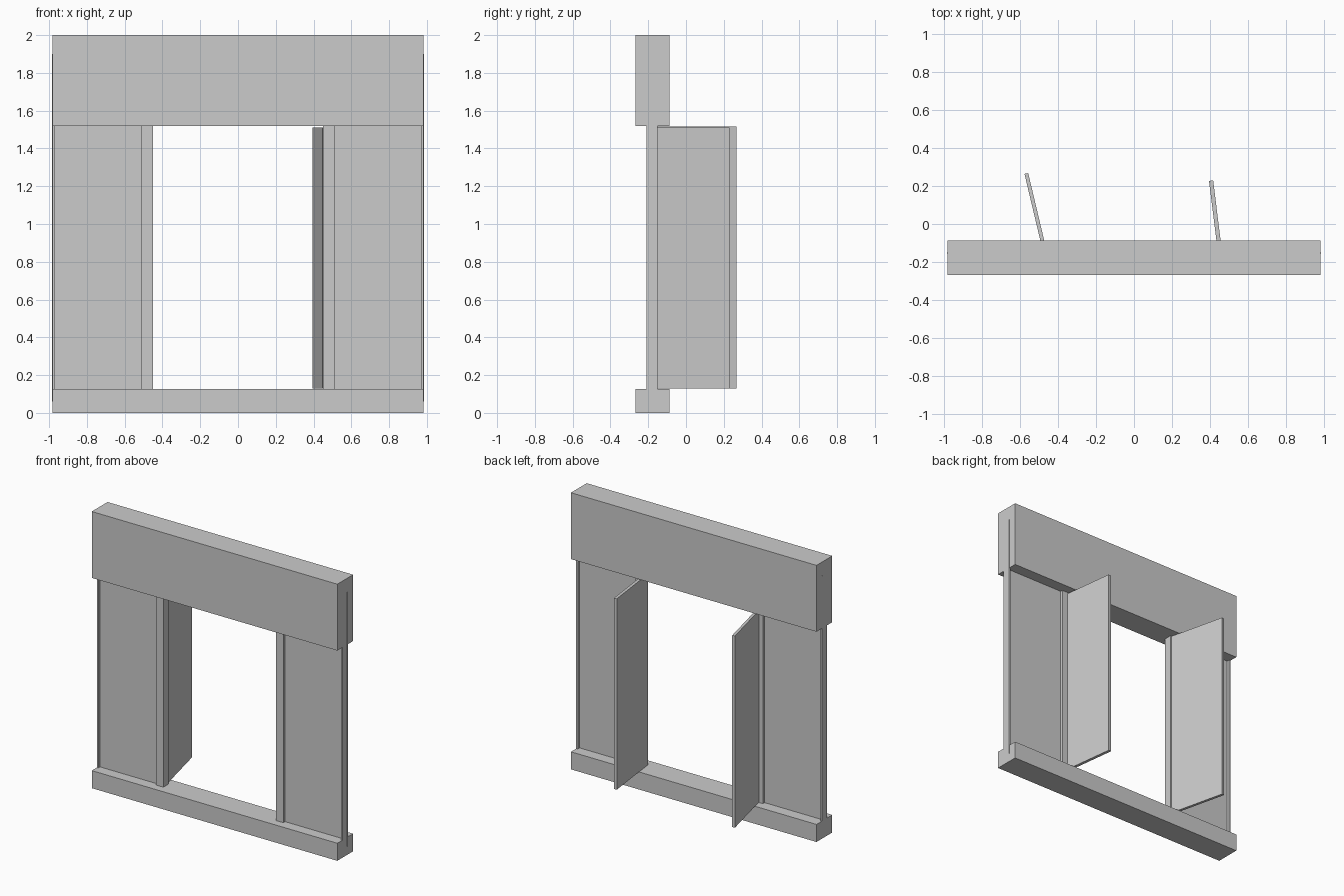
import bpy
from mathutils import Vector

if "Cube" in bpy.data.objects:
    bpy.data.objects.remove(bpy.data.objects["Cube"])


def box(name, x, y, z):
    """Box from (min, max) ranges on each axis."""
    bpy.ops.mesh.primitive_cube_add(size=1, location=[(a + b) / 2 for a, b in (x, y, z)])
    ob = bpy.context.object
    ob.name = name
    ob.scale = [abs(b - a) for a, b in (x, y, z)]
    bpy.ops.object.transform_apply(location=False, rotation=False, scale=True)
    return ob


def door(name, hinge, tip, thickness, z):
    """Swung door leaf standing between two plan points."""
    a, b = Vector(hinge), Vector(tip)
    d = b - a
    mid = (a + b) / 2
    h = d.length / 2
    ob = box(name, (-thickness / 2, thickness / 2), (-h, h), z)
    ob.location.x, ob.location.y = mid
    ob.rotation_euler.z = -Vector((0, 1)).angle_signed(d)


# Header and sill
box("header", (-0.982, 0.982), (-0.268, -0.088), (1.52, 2.0))
box("sill", (-0.982, 0.982), (-0.268, -0.088), (0.0, 0.127))

# Fixed side panels with their outer jambs and inner stiles
for side, s in (("left", -1), ("right", 1)):
    box(side + "_jamb", (s * 0.97, s * 0.982), (-0.21, -0.15), (0.127, 1.52))
    box(side + "_edge_strip", (s * 0.98, s * 0.984), (-0.156, -0.15), (0.06, 1.9))
    box(side + "_stile", (s * 0.45, s * 0.51), (-0.21, -0.15), (0.127, 1.518))
    box(side + "_panel", (s * 0.51, s * 0.97), (-0.19, -0.17), (0.127, 1.52))

# Open door leaves
door("left_door", (-0.461, -0.18), (-0.567, 0.266), 0.02, (0.13, 1.516))
door("right_door", (0.458, -0.19), (0.406, 0.228), 0.022, (0.13, 1.51))
